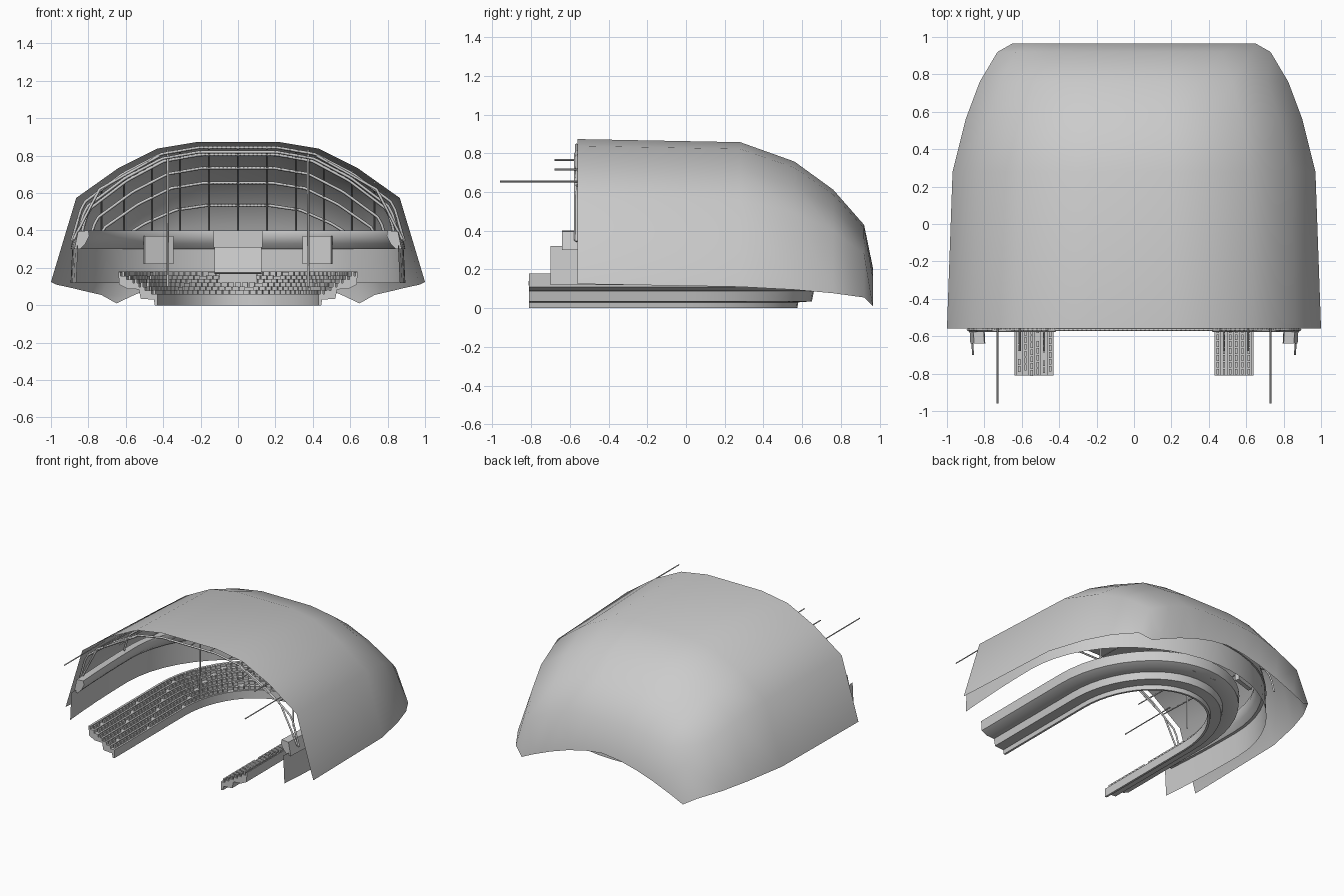
import bpy, bmesh, math
from mathutils import Vector, Matrix

if "Cube" in bpy.data.objects:
    bpy.data.objects.remove(bpy.data.objects["Cube"])

grey = bpy.data.materials.new("light_grey")
grey.diffuse_color = (0.6, 0.6, 0.6, 1)
grey.use_nodes = True
grey.node_tree.nodes["Principled BSDF"].inputs["Base Color"].default_value = grey.diffuse_color


def finish(name, bm, smooth=None, recalc=True):
    if recalc:
        bmesh.ops.recalc_face_normals(bm, faces=bm.faces)
    me = bpy.data.meshes.new(name)
    bm.to_mesh(me)
    bm.free()
    ob = bpy.data.objects.new(name, me)
    bpy.context.collection.objects.link(ob)
    me.materials.append(grey)
    if smooth:
        bpy.ops.object.select_all(action='DESELECT')
        ob.select_set(True)
        bpy.context.view_layer.objects.active = ob
        bpy.ops.object.shade_smooth_by_angle(angle=math.radians(smooth))
    return ob


def skin(bm, rows, closed=False):
    vs = [[bm.verts.new(p) for p in r] for r in rows]
    n = len(rows[0])
    for a, b in zip(vs, vs[1:]):
        for i in range(n if closed else n - 1):
            j = (i + 1) % n
            bm.faces.new((a[i], a[j], b[j], b[i]))
    if closed:
        bm.faces.new(vs[0])
        bm.faces.new(vs[-1])


def lerp_table(tab, k, x):
    # linear lookup: column 0 -> column k
    for p, q in zip(tab, tab[1:]):
        if x <= q[0]:
            f = max(0, (x - p[0]) / (q[0] - p[0]))
            return p[k] + f * (q[k] - p[k])
    return tab[-1][k]


# ---- roof shell: cross-sections (y, half width, bottom z, top z)
SEC = [(-0.56, 1.0, .125, .873), (0.28, .97, .11, .857), (0.56, .9, .095, .757),
       (0.76, .825, .077, .612), (0.92, .73, .055, .43), (0.965, .65, .01, .21)]
ARCH = [(0, 1), (.22, 1), (.43, .953), (.64, .813), (.865, .6), (1, 0)]


def arch_section(y):
    w, b, t = (lerp_table(SEC, k, y) for k in (1, 2, 3))
    half = [(w * x, b + (t - b) * z) for x, z in ARCH]
    return [(-x, y, z) for x, z in half[:0:-1]] + [(x, y, z) for x, z in half]


def shell_z(x, y):
    w, b, t = (lerp_table(SEC, k, y) for k in (1, 2, 3))
    return b + (t - b) * lerp_table(ARCH, 1, abs(x) / w) if abs(x) < w else 0


rows = [arch_section(s[0]) for s in SEC]
# the rear edge is a low open arch between two corners
rows[-1] = [(x, y, .01 + .2 * (1 - (abs(x) / .65) ** 1.6)) for x, y, z in rows[-1]]
bm = bmesh.new()
skin(bm, rows)
finish("roof_shell", bm, 60)


# ---- U-shaped paths
def u_path(half, rear, y0, toe=0, ys=0.0, n=24):
    # toe pulls the front ends inward
    leg = [Vector((half - toe * (1 - i / 4) ** 2, y0 + (ys - y0) * i / 4)) for i in range(4)]
    arc = [Vector((half * math.cos(math.pi * i / n),
                   ys + (rear - ys) * math.sin(math.pi * i / n))) for i in range(n + 1)]
    return leg + arc + [Vector((-p.x, p.y)) for p in leg[::-1]]


def sweep(name, profile, half, rear, y0, closed=True, smooth=25, toe=0):
    paths = [u_path(half + o, rear + o, y0, toe) for o, z in profile]
    bm = bmesh.new()
    skin(bm, [[(*paths[k][i], z) for k, (o, z) in enumerate(profile)]
              for i in range(len(paths[0]))], closed)
    return finish(name, bm, smooth)


# ---- seating bowl with steps on top and channels underneath
HALF, REAR, START, N = .43, .56, -.81, 6
STEP, RISE, BASE = .033, .0195, .06
prof = [(0, 0), (0, BASE)]
for i in range(N):
    prof += [((i + 1) * STEP, BASE + i * RISE), ((i + 1) * STEP, BASE + (i + 1) * RISE)]
prof += [(.21, .18), (.205, .11), (.16, .088), (.1, .085), (.09, .035), (.02, .03), (.015, 0)]
sweep("seating_bowl", prof, HALF, REAR, START)

# ---- seats along each step, with aisles
bm = bmesh.new()
for r in range(N):
    o = (r + .55) * STEP
    path = u_path(HALF + o, REAR + o, START, n=48)
    pitch, walked, count = .037, .02, 0
    for p, q in zip(path, path[1:]):
        d = q - p
        while walked < d.length:
            count += 1
            if count % 11:
                c = p + d.normalized() * walked
                m = (Matrix.Translation((c.x, c.y, BASE + r * RISE + .01))
                     @ Matrix.Rotation(math.atan2(d.y, d.x), 4, 'Z')
                     @ Matrix.Diagonal((.031, .012, .024, 1)))
                bmesh.ops.create_cube(bm, size=1, matrix=m)
            walked += pitch
        walked -= d.length
finish("seats", bm, recalc=False)

# ---- perimeter wall and upper gallery
WALL, WREAR = .885, .84
sweep("perimeter_wall", [(.01, .12), (.005, .22), (0, .32)], WALL, WREAR, -.7, False, toe=.03)
sweep("gallery", [(-.02, .30), (-.05, .33), (-.07, .37), (-.065, .40), (-.01, .395), (.01, .30)],
      WALL, WREAR, -.64, smooth=40, toe=.02)


# ---- boxes at the rear of the bowl
def box(name, c, s, tilt=0, turn=0):
    bm = bmesh.new()
    m = (Matrix.Translation(c) @ Matrix.Rotation(turn, 4, 'Z')
         @ Matrix.Rotation(tilt, 4, 'X') @ Matrix.Diagonal((*s, 1)))
    bmesh.ops.create_cube(bm, size=1, matrix=m)
    return finish(name, bm)


box("scoreboard_housing", (0, .74, .355), (.26, .12, .09))
box("scoreboard_panel", (0, .69, .24), (.25, .03, .14), -.2)
box("scoreboard_base", (0, .69, .13), (.2, .06, .08))
for s in (-1, 1):
    box("side_screen", (s * .425, .62, .295), (.16, .03, .15), 0, -s * .3)


# ---- roof ribs, purlins and poles
def rods(name, lines, radius):
    cu = bpy.data.curves.new(name, 'CURVE')
    cu.dimensions = '3D'
    cu.bevel_depth = radius
    cu.bevel_resolution = 0
    cu.use_fill_caps = True
    for pts in lines:
        sp = cu.splines.new('POLY')
        sp.points.add(len(pts) - 1)
        for q, p in zip(sp.points, pts):
            q.co = (*p, 1)
    cu.materials.append(grey)
    ob = bpy.data.objects.new(name, cu)
    bpy.context.collection.objects.link(ob)


def rib(y, inset):
    # arch just under the shell, stopping at gallery height
    w = lerp_table(SEC, 1, y)
    xs = [w * i / 40 for i in range(-40, 41)]
    return [(x * .96, y, shell_z(x, y) - inset) for x in xs if shell_z(x, y) - inset > .34]


def purlin(x):
    ys = [-.55 + 1.5 * i / 30 for i in range(31)]
    low = .18 if abs(x) < .4 else .3
    return [(x, y - .02, shell_z(x, y) - .035) for y in ys if shell_z(x, y) - .035 > low]


rods("front_arch", [rib(-.565, .03)], .008)
rods("cross_ribs", [rib(y, .045) for y in (-.1, .3, .5, .64, .79)], .008)
rods("purlins", [purlin(s * x) for s in (-1, 1) for x in (.155, .31, .46, .61, .73)]
     + [purlin(0)], .005)
rods("front_beams", [[(s * .73, -.96, .655), (s * .73, -.5, .655)] for s in (-1, 1)], .005)
rods("short_beams", [[(s * x, -.68, z), (s * x, -.5, z)]
                     for s in (-1, 1) for x, z in ((.61, .715), (.48, .765))], .005)
rods("tall_poles", [[(s * .375, .1, .1), (s * .375, .1, .83)] for s in (-1, 1)], .007)
rods("front_struts", [[(s * .88, -.57, .35), (s * .74, -.57, .62), (s * .42, -.57, .8)]
                      for s in (-1, 1)], .008)
